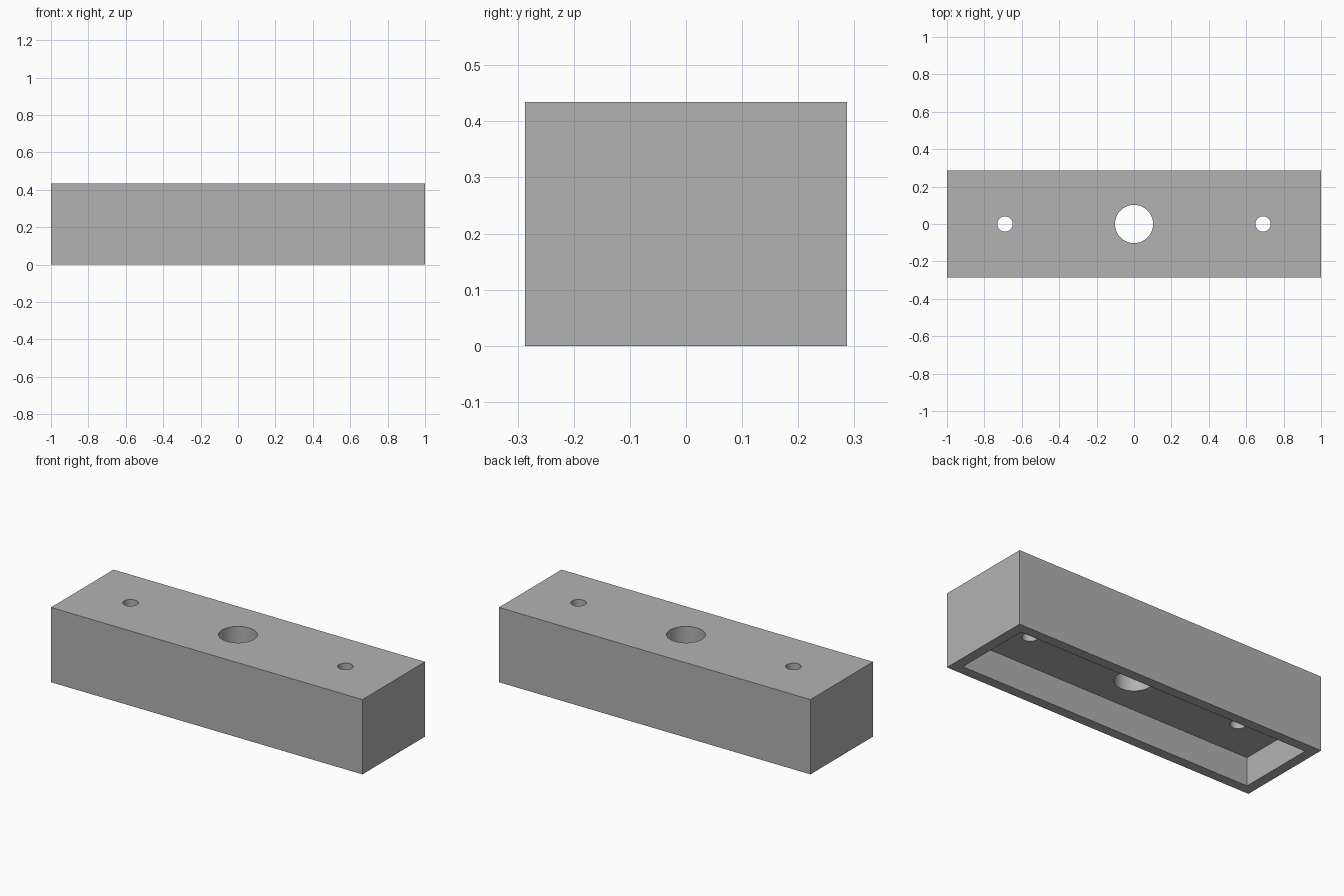
import bpy
import math

if "Cube" in bpy.data.objects:
    bpy.data.objects.remove(bpy.data.objects["Cube"], do_unlink=True)

LENGTH, WIDTH, HEIGHT = 2.0, 0.574, 0.434
WALL, RECESS = 0.058, 0.165
BIG_R, SMALL_R, SMALL_X = 0.102, 0.041, 0.69

grey = bpy.data.materials.new("plain grey")
grey.use_nodes = True
colour = (0.448, 0.448, 0.448, 1)
grey.diffuse_color = colour
grey.node_tree.nodes["Principled BSDF"].inputs["Base Color"].default_value = colour


def finish(name):
    obj = bpy.context.object
    obj.name = name
    obj.data.materials.append(grey)
    return obj


def box(name, size, z):
    bpy.ops.mesh.primitive_cube_add(size=1, location=(0, 0, z))
    obj = finish(name)
    obj.scale = size
    bpy.ops.object.transform_apply(location=True, rotation=False, scale=True)
    return obj


def drill(name, radius, x):
    bpy.ops.mesh.primitive_cylinder_add(vertices=64, radius=radius, depth=1,
                                        location=(x, 0, HEIGHT / 2))
    return finish(name)


# Solid block
block = box("mounting_block", (LENGTH, WIDTH, HEIGHT), HEIGHT / 2)

# Shallow recess underneath, one large centre hole and two screw holes
cutters = [
    box("recess_cutter", (LENGTH - 2 * WALL, WIDTH - 2 * WALL, 2 * RECESS), 0),
    drill("centre_hole_cutter", BIG_R, 0),
    drill("left_hole_cutter", SMALL_R, SMALL_X),
    drill("right_hole_cutter", SMALL_R, -SMALL_X),
]

bpy.ops.object.select_all(action="DESELECT")
bpy.context.view_layer.objects.active = block
block.select_set(True)
for cutter in cutters:
    cut = block.modifiers.new(cutter.name, "BOOLEAN")
    cut.operation = "DIFFERENCE"
    cut.solver = "EXACT"
    cut.object = cutter
    bpy.ops.object.modifier_apply(modifier=cut.name)
    bpy.data.objects.remove(cutter, do_unlink=True)

# Round hole walls, crisp box edges
bpy.ops.object.shade_smooth_by_angle(angle=math.radians(30))
